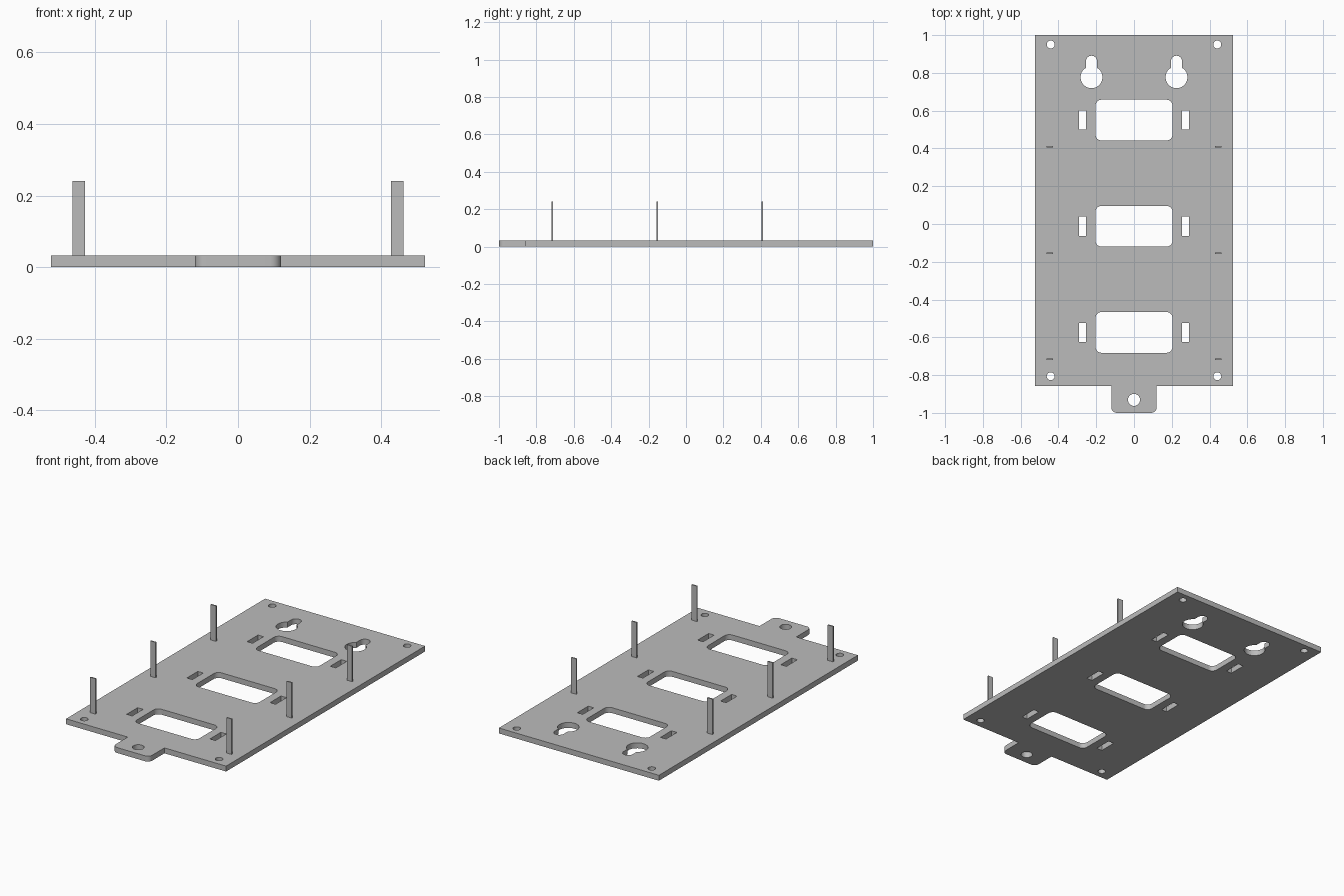
import bpy, bmesh, math

if "Cube" in bpy.data.objects:
    bpy.data.objects.remove(bpy.data.objects["Cube"])

T = 0.032            # plate thickness
ROWS = (0.55, -0.012, -0.574)

grey = bpy.data.materials.new("light_grey")
grey.diffuse_color = (0.5, 0.5, 0.5, 1)
grey.use_nodes = True
grey.node_tree.nodes["Principled BSDF"].inputs["Base Color"].default_value = grey.diffuse_color


def arc(cx, cy, r, a0, a1, n):
    """Points along an arc, angles in degrees."""
    return [(cx + r * math.cos(math.radians(a0 + (a1 - a0) * i / n)),
             cy + r * math.sin(math.radians(a0 + (a1 - a0) * i / n)))
            for i in range(n + 1)]


def circle(cx, cy, r, n=32):
    return arc(cx, cy, r, 0, 360, n)[:-1]


def rect(cx, cy, hx, hy, r=0):
    if r == 0:
        return [(cx - hx, cy - hy), (cx + hx, cy - hy), (cx + hx, cy + hy), (cx - hx, cy + hy)]
    pts = []
    for sx, sy, a in ((1, 1, 0), (-1, 1, 90), (-1, -1, 180), (1, -1, 270)):
        pts += arc(cx + sx * (hx - r), cy + sy * (hy - r), r, a, a + 90, 8)
    return pts


def keyhole(cx, cy, r, top, s):
    """Round hole with a narrower rounded slot above it."""
    a = math.degrees(math.acos(s / r))
    return arc(cx, cy, r, 180 - a, 360 + a, 28) + arc(cx, top - s, s, 0, 180, 14)


# Plate outline with the rounded hanging tab at the front
outline = [(0.523, -0.858), (0.523, 1), (-0.523, 1), (-0.523, -0.858), (-0.12, -0.858)]
outline += arc(-0.09, -0.97, 0.03, 180, 270, 8) + arc(0.09, -0.97, 0.03, 270, 360, 8)
outline += [(0.12, -0.858)]

# Openings
loops = [outline, circle(0, -0.931, 0.032)]
for y in ROWS:
    loops.append(rect(0, y, 0.204, 0.108, 0.032))
for s in (-1, 1):
    loops.append(keyhole(s * 0.225, 0.777, 0.058, 0.891, 0.03))
    for y in (0.95, -0.806):
        loops.append(circle(s * 0.441, y, 0.021, 24))
    for y in ROWS:
        loops.append(rect(s * 0.272, y, 0.018, 0.051))

# Fill and extrude the profile
curve = bpy.data.curves.new("plate_profile", 'CURVE')
curve.dimensions = '2D'
curve.fill_mode = 'BOTH'
curve.extrude = T / 2
for pts in loops:
    sp = curve.splines.new('POLY')
    sp.points.add(len(pts) - 1)
    for p, (x, y) in zip(sp.points, pts):
        p.co = (x, y, 0, 1)
    sp.use_cyclic_u = True
helper = bpy.data.objects.new("plate_profile", curve)
bpy.context.collection.objects.link(helper)
bpy.context.view_layer.update()
mesh = bpy.data.meshes.new_from_object(helper.evaluated_get(bpy.context.evaluated_depsgraph_get()))
bpy.data.objects.remove(helper)

bm = bmesh.new()
bm.from_mesh(mesh)
bmesh.ops.remove_doubles(bm, verts=bm.verts, dist=1e-5)
bmesh.ops.translate(bm, verts=bm.verts, vec=(0, 0, T / 2))
bmesh.ops.recalc_face_normals(bm, faces=bm.faces)
bm.to_mesh(mesh)
bm.free()
mesh.materials.clear()
mesh.materials.append(grey)
plate = bpy.data.objects.new("mounting_plate", mesh)
bpy.context.collection.objects.link(plate)
bpy.ops.object.select_all(action='DESELECT')
plate.select_set(True)
bpy.context.view_layer.objects.active = plate
bpy.ops.object.shade_smooth_by_angle(angle=math.radians(30))

# Thin upright posts along both sides
for side, s in (("left", -1), ("right", 1)):
    for i, y in enumerate((-0.716, -0.154, 0.409)):
        z0, z1 = T - 0.004, 0.241
        bpy.ops.mesh.primitive_cube_add(size=1, location=(s * 0.445, y, (z0 + z1) / 2))
        post = bpy.context.object
        post.name = f"post_{side}_{i + 1}"
        post.scale = (0.034, 0.008, z1 - z0)
        bpy.ops.object.transform_apply(location=False, rotation=False, scale=True)
        post.data.materials.append(grey)
